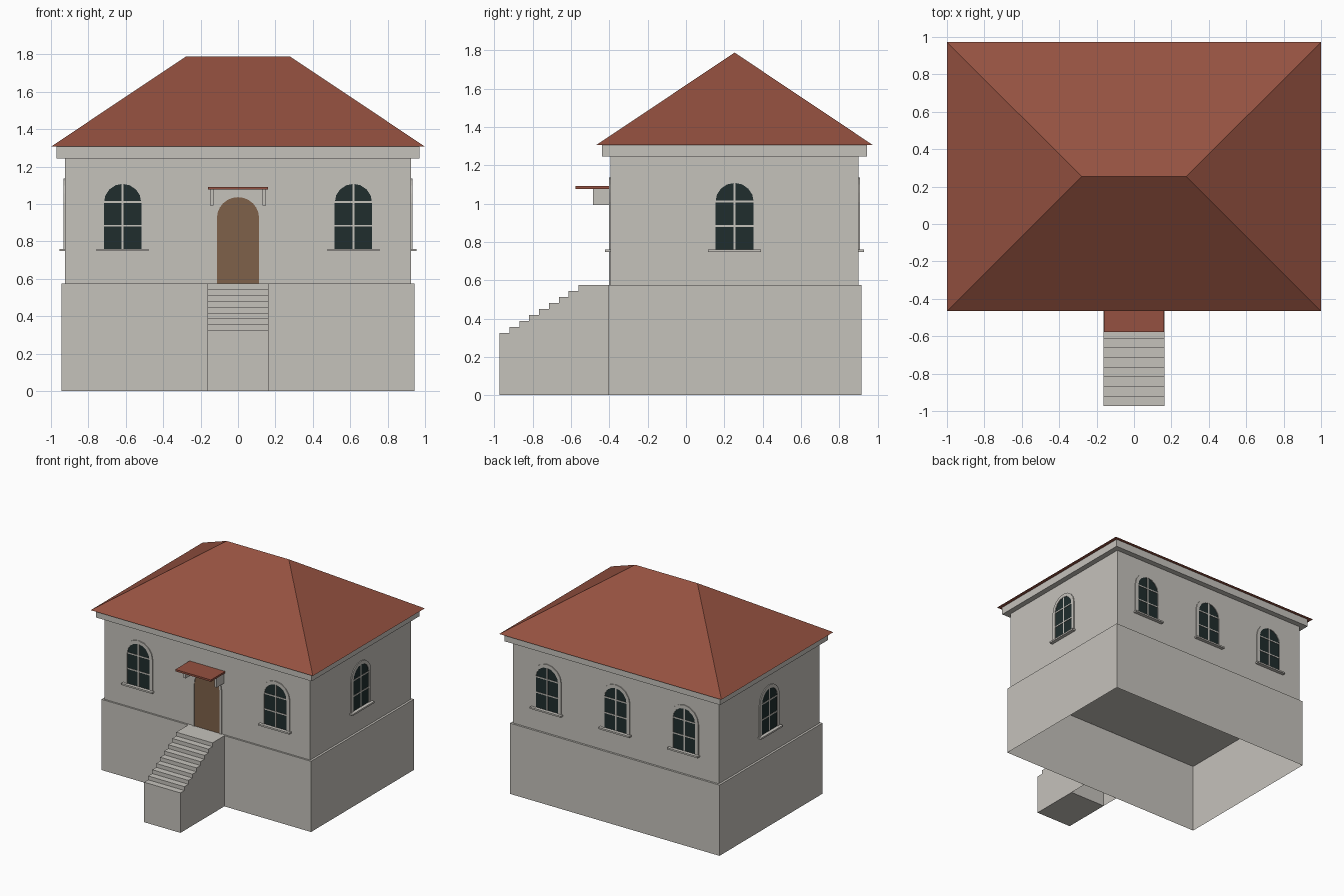
import bpy, bmesh, math
from mathutils import Matrix, Vector

if "Cube" in bpy.data.objects:
    bpy.data.objects.remove(bpy.data.objects["Cube"])


def material(name, rgb):
    m = bpy.data.materials.new(name)
    m.diffuse_color = (*rgb, 1)
    m.use_nodes = True
    m.node_tree.nodes["Principled BSDF"].inputs["Base Color"].default_value = m.diffuse_color
    return m


PLASTER = material("pale_plaster", (0.56, 0.54, 0.50))
TILE = material("red_tile", (0.30, 0.083, 0.052))
WOOD = material("brown_wood", (0.21, 0.12, 0.068))
GLASS = material("dark_glass", (0.014, 0.026, 0.026))

YC = 0.2535                 # middle of the house in depth
FRONT, BACK, SIDE = -0.394, 0.90, 0.925
FLOOR = 0.575


def finish(bm, name, mat, matrix=Matrix()):
    bmesh.ops.recalc_face_normals(bm, faces=bm.faces[:])
    me = bpy.data.meshes.new(name)
    bm.to_mesh(me)
    bm.free()
    me.materials.append(mat)
    ob = bpy.data.objects.new(name, me)
    ob.matrix_world = matrix
    bpy.context.collection.objects.link(ob)
    return ob


def box(name, mat, x, y, z, matrix=Matrix(), open_bottom=False):
    bm = bmesh.new()
    bmesh.ops.create_cube(bm, size=1)
    for v in bm.verts:
        v.co = Vector([r[0] if c < 0 else r[1] for c, r in zip(v.co, (x, y, z))])
    if open_bottom:
        low = [f for f in bm.faces if all(abs(v.co.z - z[0]) < 1e-5 for v in f.verts)]
        bmesh.ops.delete(bm, geom=low, context='FACES')
    return finish(bm, name, mat, matrix)


def arch(r, z0, zs, n):
    """Outline of a round-topped opening: (x, z) points."""
    curve = [(r * math.cos(math.pi * i / n), zs + r * math.sin(math.pi * i / n))
             for i in range(n + 1)]
    return [(r, z0)] + curve + [(-r, z0)]


def plate(name, mat, outline, depth, matrix):
    """Arched panel standing proud of the wall plane y = 0."""
    bm = bmesh.new()
    f = bm.faces.new([bm.verts.new((x, -depth, z)) for x, z in outline])
    ext = bmesh.ops.extrude_face_region(bm, geom=[f], use_keep_orig=True)
    for g in ext["geom"]:
        if isinstance(g, bmesh.types.BMVert):
            g.co.y = 0.002
    return finish(bm, name, mat, matrix)


def surround(name, outer, inner, depth, matrix):
    """Arched band between two outlines."""
    bm = bmesh.new()
    rings = [[bm.verts.new((x, y, z)) for x, z in o]
             for o, y in ((outer, 0.002), (outer, -depth), (inner, -depth), (inner, 0.002))]
    for a, b in zip(rings, rings[1:] + rings[:1]):
        for i in range(len(a) - 1):
            bm.faces.new((a[i], a[i + 1], b[i + 1], b[i]))
    for k in (0, -1):
        bm.faces.new([r[k] for r in rings])
    return finish(bm, name, PLASTER, matrix)


def window(tag, x, y, turn):
    m = Matrix.Translation((x, y, 0)) @ Matrix.Rotation(math.radians(turn), 4, 'Z')
    z0, zs = 0.757, 1.008
    inner = arch(0.1, z0, zs, 8)
    plate(tag + "_window_glass", GLASS, inner, 0.002, m)
    surround(tag + "_window_surround", arch(0.128, z0, zs, 8), inner, 0.007, m)
    box(tag + "_window_sill", PLASTER, (-0.139, 0.139), (-0.029, 0.002), (0.748, 0.761), m)
    box(tag + "_window_mullion", PLASTER, (-0.006, 0.006), (-0.005, 0), (z0, 1.107), m)
    for i, z in enumerate((0.884, 1.011)):
        box(f"{tag}_window_bar_{i}", PLASTER, (-0.1, 0.1), (-0.005, 0), (z - 0.005, z + 0.005), m)


# Main masses
box("base", PLASTER, (-0.943, 0.943), (-0.408, 0.916), (0, FLOOR), open_bottom=True)
box("walls", PLASTER, (-SIDE, SIDE), (FRONT, BACK), (FLOOR, 1.26))
box("cornice", PLASTER, (-0.97, 0.97), (YC - 0.692, YC + 0.692), (1.245, 1.307))

# Hipped roof: box whose top is squeezed to a ridge
bm = bmesh.new()
eaves = [bm.verts.new((sx, YC + sy * 0.7195, 1.307)) for sx, sy in ((-1, -1), (1, -1), (1, 1), (-1, 1))]
left, right = (bm.verts.new((x, YC, 1.788)) for x in (-0.28, 0.28))
a, b, c, d = eaves
for f in ((a, b, right, left), (b, c, right), (c, d, left, right), (d, a, left), (d, c, b, a)):
    bm.faces.new(f)
finish(bm, "hipped_roof", TILE)

# Front staircase: stepped profile extruded across, then a landing
Y0, RUN, Z0, N = -0.973, 0.0515, 0.325, 8
rise = (FLOOR - Z0) / N
prof = [(Y0, 0)]
for i in range(N):
    prof += [(Y0 + i * RUN, Z0 + i * rise), (Y0 + (i + 1) * RUN, Z0 + i * rise)]
prof.append((Y0 + N * RUN, 0))
bm = bmesh.new()
f = bm.faces.new([bm.verts.new((-0.163, y, z)) for y, z in prof])
ext = bmesh.ops.extrude_face_region(bm, geom=[f], use_keep_orig=True)
for g in ext["geom"]:
    if isinstance(g, bmesh.types.BMVert):
        g.co.x = 0.163
finish(bm, "front_steps", PLASTER)
box("landing", PLASTER, (-0.163, 0.163), (Y0 + N * RUN, -0.408), (0, FLOOR), open_bottom=True)

# Door with surround and canopy
at_front = Matrix.Translation((0, FRONT, 0))
door = arch(0.113, FLOOR, 0.924, 12)
plate("front_door", WOOD, door, 0.002, at_front)
surround("door_surround", arch(0.131, FLOOR, 0.926, 12), door, 0.007, at_front)
box("door_canopy", TILE, (-0.16, 0.16), (-0.577, FRONT), (1.077, 1.092))
for side, s in (("left", -1), ("right", 1)):
    box(side + "_canopy_bracket", PLASTER, sorted((s * 0.13, s * 0.149)),
        (-0.486, FRONT), (0.992, 1.077))

# Windows on all four sides
for side, s in (("left", -1), ("right", 1)):
    window("front_" + side, s * 0.617, FRONT, 0)
    window("back_" + side, s * 0.617, BACK, 180)
    window(side + "_side", s * SIDE, YC, s * 90)
window("back_middle", 0, BACK, 180)
